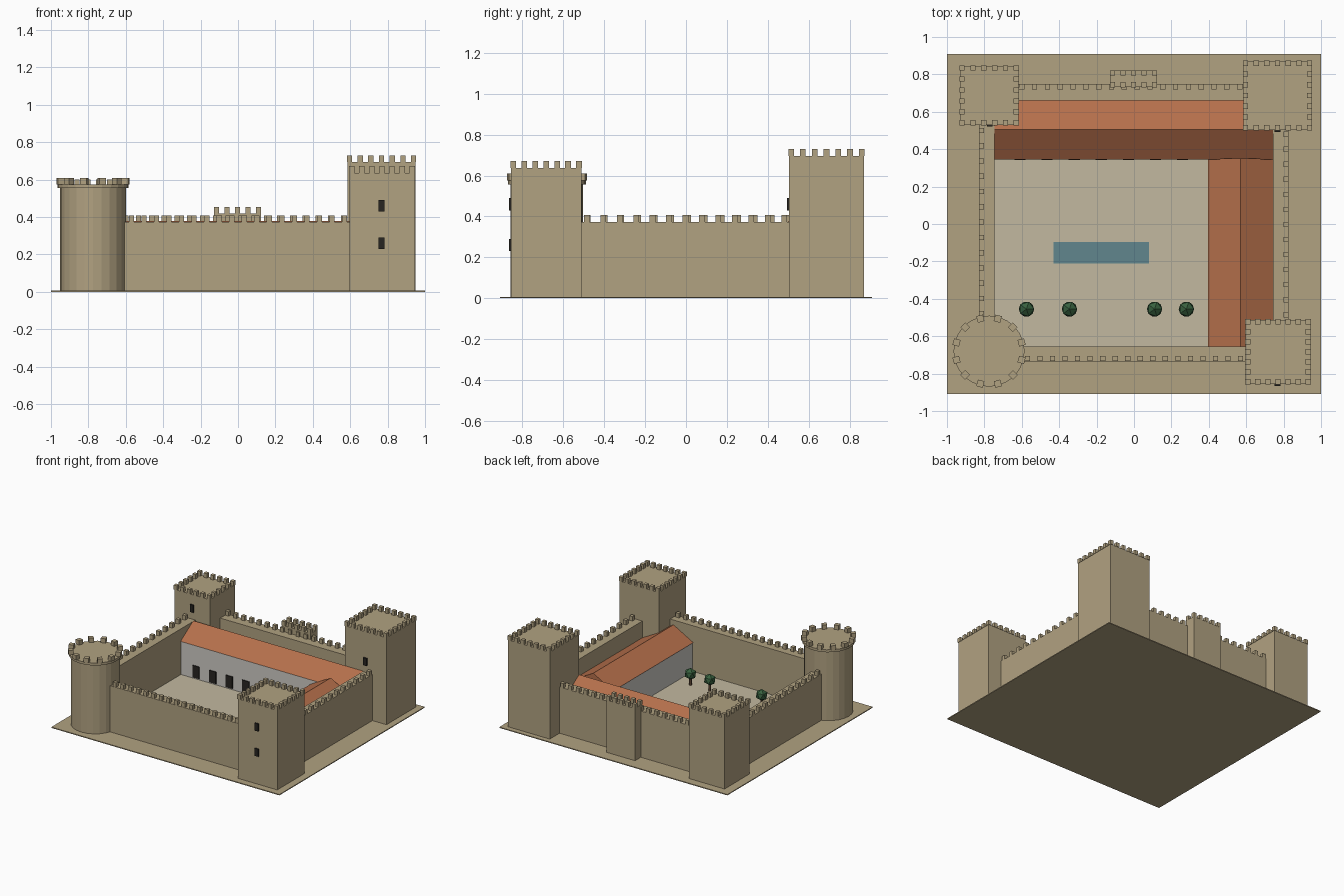
import bpy, bmesh
from math import cos, sin, pi
from mathutils import Matrix

if "Cube" in bpy.data.objects:
    bpy.data.objects.remove(bpy.data.objects["Cube"])


def material(name, rgb):
    m = bpy.data.materials.new(name)
    m.diffuse_color = (*rgb, 1)
    m.use_nodes = True
    m.node_tree.nodes["Principled BSDF"].inputs["Base Color"].default_value = m.diffuse_color
    return m


STONE = material("stone", (0.44, 0.36, 0.22))
PLASTER = material("plaster", (0.62, 0.60, 0.56))
TILE = material("roof_tile", (0.46, 0.16, 0.07))
PAVING = material("paving", (0.54, 0.48, 0.35))
WATER = material("water", (0.12, 0.24, 0.27))
LEAF = material("leaf", (0.04, 0.12, 0.05))
BARK = material("bark", (0.16, 0.09, 0.05))
DARK = material("dark_opening", (0.02, 0.018, 0.015))


def finish(name, bm, mat):
    me = bpy.data.meshes.new(name)
    bmesh.ops.recalc_face_normals(bm, faces=bm.faces)
    bm.to_mesh(me)
    bm.free()
    me.materials.append(mat)
    ob = bpy.data.objects.new(name, me)
    bpy.context.collection.objects.link(ob)
    return ob


def add_box(bm, x0, x1, y0, y1, z0, z1, turn=0):
    m = (Matrix.Translation(((x0 + x1) / 2, (y0 + y1) / 2, (z0 + z1) / 2))
         @ Matrix.Rotation(turn, 4, 'Z') @ Matrix.Diagonal((x1 - x0, y1 - y0, z1 - z0, 1)))
    bmesh.ops.create_cube(bm, size=1, matrix=m)


def box(name, mat, *bounds):
    bm = bmesh.new()
    add_box(bm, *bounds)
    return finish(name, bm, mat)


def merlons(name, points, z, h=0.035, s=0.028):
    bm = bmesh.new()
    for x, y, turn in points:
        add_box(bm, x - s / 2, x + s / 2, y - s / 2, y + s / 2, z, z + h, turn)
    return finish(name, bm, STONE)


def row(a, b, n):
    return [a + (b - a) * i / (n - 1) for i in range(n)]


def ring(x0, x1, y0, y1, nx, ny):
    pts = [(x, y, 0) for x in row(x0, x1, nx) for y in (y0, y1)]
    return pts + [(x, y, 0) for y in row(y0, y1, ny)[1:-1] for x in (x0, x1)]


def square_tower(name, x0, x1, y0, y1, top, n):
    box(name, STONE, x0, x1, y0, y1, 0, top)
    e = 0.011
    merlons(name + "_merlons", ring(x0 + e, x1 - e, y0 + e, y1 - e, n, n), top)


def gable_roof(name, x0, x1, y0, y1, eave, ridge, along_x):
    # triangular profile extruded along the ridge
    bm = bmesh.new()
    if along_x:
        prof = [(x0, y0, eave), (x0, y1, eave), (x0, (y0 + y1) / 2, ridge)]
        step = (x1 - x0, 0, 0)
    else:
        prof = [(x0, y0, eave), (x1, y0, eave), ((x0 + x1) / 2, y0, ridge)]
        step = (0, y1 - y0, 0)
    f = bm.faces.new([bm.verts.new(p) for p in prof])
    ext = bmesh.ops.extrude_face_region(bm, geom=[f], use_keep_orig=True)
    vs = [g for g in ext["geom"] if isinstance(g, bmesh.types.BMVert)]
    bmesh.ops.translate(bm, verts=vs, vec=step)
    return finish(name, bm, TILE)


def cylinder(name, mat, x, y, r, z0, z1, n):
    bm = bmesh.new()
    bmesh.ops.create_cone(bm, cap_ends=True, segments=n, radius1=r, radius2=r, depth=z1 - z0,
                          matrix=Matrix.Translation((x, y, (z0 + z1) / 2)))
    return finish(name, bm, mat)


# Ground plate and courtyard
box("base_plate", STONE, -1, 1, -0.91, 0.91, 0, 0.007)
box("courtyard_floor", PAVING, -0.745, 0.745, -0.655, 0.66, 0.002, 0.011)
box("pool", WATER, -0.43, 0.08, -0.21, -0.095, 0.005, 0.015)

# Curtain walls with merlons on the outer edge
WALL = 0.373
box("front_wall", STONE, -0.75, 0.75, -0.735, -0.655, 0, WALL)
box("back_wall", STONE, -0.75, 0.75, 0.66, 0.748, 0, WALL)
box("left_wall", STONE, -0.83, -0.745, -0.65, 0.65, 0, WALL)
box("right_wall", STONE, 0.742, 0.827, -0.65, 0.65, 0, WALL)
merlons("front_wall_merlons", [(x, -0.719, 0) for x in row(-0.57, 0.57, 18)], WALL)
merlons("back_wall_merlons", [(x, 0.734, 0) for x in row(-0.6, 0.565, 18)], WALL)
merlons("left_wall_merlons", [(-0.816, y, 0) for y in row(-0.48, 0.50, 13)], WALL)
merlons("right_wall_merlons", [(0.813, y, 0) for y in row(-0.485, 0.48, 13)], WALL)

# Corner towers and the gate tower
square_tower("back_right_tower", 0.585, 0.95, 0.503, 0.87, 0.695, 7)
square_tower("front_right_tower", 0.597, 0.943, -0.855, -0.512, 0.637, 7)
square_tower("back_left_tower", -0.93, -0.618, 0.53, 0.845, 0.567, 6)
box("gate_tower", STONE, -0.127, 0.123, 0.733, 0.82, 0, 0.42)
merlons("gate_tower_merlons", ring(-0.115, 0.11, 0.745, 0.807, 5, 2), 0.42)

# Round tower with a wider rim
RX, RY = -0.775, -0.68
cylinder("round_tower", STONE, RX, RY, 0.177, 0, 0.56, 24)
cylinder("round_tower_rim", STONE, RX, RY, 0.19, 0.555, 0.575, 24)
merlons("round_tower_merlons",
        [(RX + 0.18 * cos(a), RY + 0.18 * sin(a), a) for a in row(pi / 12, 23 * pi / 12, 12)],
        0.575, s=0.036)

# Tower slits
for name, x, y, heights in (("front_right_slit", 0.767, -0.855, (0.26, 0.46)),
                            ("back_right_slit", 0.767, 0.503, (0.46,)),
                            ("back_left_slit", -0.772, 0.53, (0.46,))):
    for z in heights:
        box(name, DARK, x - 0.015, x + 0.015, y - 0.01, y + 0.005, z - 0.03, z + 0.03)

# Courtyard wings
box("back_wing", PLASTER, -0.744, 0.741, 0.349, 0.659, 0.005, 0.275)
gable_roof("back_wing_roof", -0.745, 0.742, 0.345, 0.663, 0.275, 0.378, True)
box("side_wing", PLASTER, 0.4, 0.741, -0.654, 0.35, 0.005, 0.24)
gable_roof("side_wing_roof", 0.395, 0.742, -0.655, 0.35, 0.24, 0.335, False)
for x in row(-0.61, 0.26, 7):
    box("wing_doorway", DARK, x - 0.03, x + 0.03, 0.342, 0.352, 0.02, 0.115)

# Trees
for x in (-0.575, -0.345, 0.11, 0.28):
    cylinder("tree_trunk", BARK, x, -0.455, 0.01, 0.005, 0.08, 6)
    bm = bmesh.new()
    bmesh.ops.create_icosphere(bm, subdivisions=1, radius=0.046,
                               matrix=Matrix.Translation((x, -0.455, 0.1)))
    finish("tree_crown", bm, LEAF)
